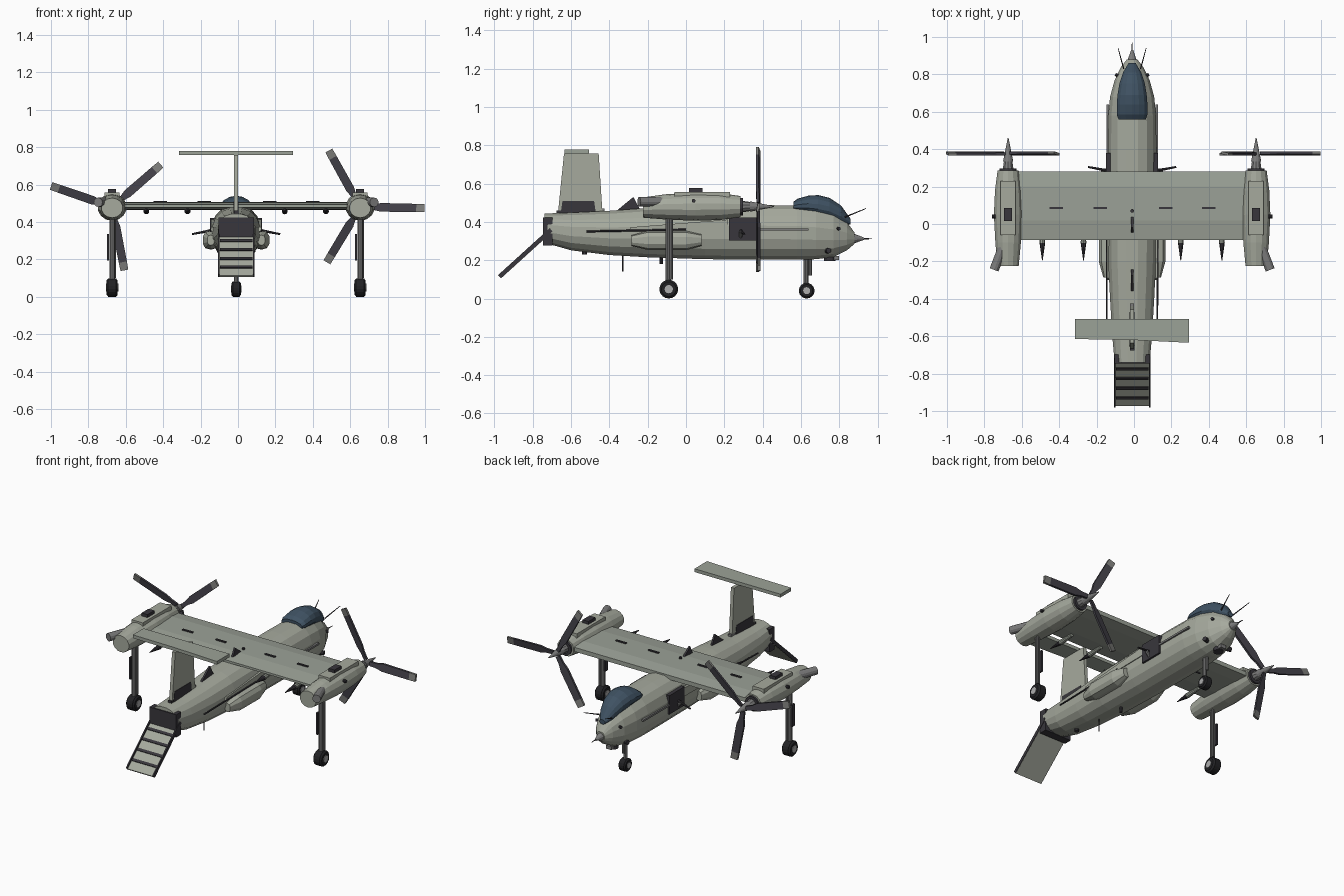
import bpy, bmesh, math
from mathutils import Vector, Matrix

if "Cube" in bpy.data.objects:
    bpy.data.objects.remove(bpy.data.objects["Cube"])

CX = -0.01  # aircraft centreline


def mat(name, r, g, b):
    m = bpy.data.materials.new(name)
    m.diffuse_color = (r, g, b, 1)
    m.use_nodes = True
    m.node_tree.nodes["Principled BSDF"].inputs["Base Color"].default_value = m.diffuse_color
    return m


BODY = mat("grey_green", 0.38, 0.40, 0.34)
WING = mat("wing_grey", 0.33, 0.36, 0.31)
DARK = mat("dark", 0.04, 0.037, 0.045)
BLADE = mat("blade", 0.055, 0.052, 0.065)
TIP = mat("blade_tip", 0.2, 0.2, 0.19)
GLASS = mat("glass", 0.05, 0.085, 0.125)
TYRE = mat("tyre", 0.016, 0.016, 0.018)
METAL = mat("metal", 0.2, 0.2, 0.2)
LIGHT = mat("hub_metal", 0.42, 0.42, 0.42)


def finish(name, bm, m):
    bmesh.ops.recalc_face_normals(bm, faces=bm.faces)
    me = bpy.data.meshes.new(name)
    bm.to_mesh(me)
    bm.free()
    me.materials.append(m)
    ob = bpy.data.objects.new(name, me)
    bpy.context.collection.objects.link(ob)
    return ob


def box(name, c, size, m, rot=(0, 0, 0), bevel=0):
    bm = bmesh.new()
    bmesh.ops.create_cube(bm, size=1, matrix=Matrix.Diagonal((*size, 1)))
    if bevel:
        bmesh.ops.bevel(bm, geom=bm.edges[:], offset=bevel, segments=1, affect='EDGES')
    ob = finish(name, bm, m)
    ob.location, ob.rotation_euler = c, rot
    return ob


def rod(name, a, b, r1, m, r2=None, n=10):
    a, b = Vector(a), Vector(b)
    bm = bmesh.new()
    bmesh.ops.create_cone(bm, cap_ends=True, segments=n, radius1=r1,
                          radius2=r1 if r2 is None else r2, depth=(b - a).length)
    q = (b - a).to_track_quat('Z', 'Y').to_matrix().to_4x4()
    bm.transform(Matrix.Translation((a + b) / 2) @ q)
    return finish(name, bm, m)


def loft(name, x, stations, m, n=16, power=2.0):
    """Rings along y; station = (y, half_width, z_bottom, z_top)."""
    bm = bmesh.new()
    rings = []
    for y, w, z0, z1 in stations:
        ring = []
        for i in range(n):
            t = 2 * math.pi * (i + 0.5) / n
            c, s = math.cos(t), math.sin(t)
            px = math.copysign(abs(c) ** (2 / power), c) * w
            pz = math.copysign(abs(s) ** (2 / power), s) * (z1 - z0) / 2
            ring.append(bm.verts.new((x + px, y, (z0 + z1) / 2 + pz)))
        rings.append(ring)
    for a, b in zip(rings, rings[1:]):
        for i in range(n):
            j = (i + 1) % n
            bm.faces.new((a[i], a[j], b[j], b[i]))
    bm.faces.new(rings[0])
    bm.faces.new(rings[-1])
    return finish(name, bm, m)


def plate(name, x, thick, yz, m):
    """Side profile in (y, z) extruded across x."""
    bm = bmesh.new()
    f = bm.faces.new([bm.verts.new((x - thick / 2, y, z)) for y, z in yz])
    r = bmesh.ops.extrude_face_region(bm, geom=[f])
    bmesh.ops.translate(bm, vec=(thick, 0, 0),
                        verts=[v for v in r['geom'] if isinstance(v, bmesh.types.BMVert)])
    return finish(name, bm, m)


# Fuselage, nose and canopy
loft("fuselage", CX, [
    (-0.74, 0.095, 0.29, 0.445), (-0.6, 0.108, 0.25, 0.45), (-0.4, 0.12, 0.225, 0.46),
    (-0.2, 0.13, 0.213, 0.475), (0.1, 0.132, 0.203, 0.485), (0.4, 0.132, 0.2, 0.49),
    (0.58, 0.13, 0.2, 0.488), (0.68, 0.12, 0.203, 0.475), (0.77, 0.095, 0.215, 0.45),
    (0.84, 0.06, 0.25, 0.4), (0.88, 0.028, 0.285, 0.345)], BODY, 16, 2.3)
rod("nose_cone", (CX, 0.875, 0.313), (CX, 0.93, 0.312), 0.026, METAL, 0.006)
rod("nose_probe", (CX, 0.92, 0.312), (CX, 0.97, 0.312), 0.004, DARK, 0.002, 6)
loft("canopy", CX, [
    (0.56, 0.075, 0.45, 0.505), (0.585, 0.084, 0.44, 0.522), (0.64, 0.084, 0.43, 0.537),
    (0.69, 0.08, 0.42, 0.54), (0.75, 0.07, 0.41, 0.525), (0.81, 0.05, 0.39, 0.485),
    (0.86, 0.02, 0.385, 0.415)], GLASS, 14)

# Rear opening and ramp
box("cargo_opening", (CX, -0.722, 0.35), (0.19, 0.05, 0.145), DARK)
RA = math.atan2(0.245, 0.27)
RD = Vector((0, math.cos(RA), math.sin(RA)))
RN = Vector((0, -math.sin(RA), math.cos(RA)))
RC = Vector((CX, -0.835, 0.232))
box("ramp", RC, (0.19, 0.365, 0.012), BODY, (RA, 0, 0))
for k in (-0.12, -0.05, 0.02, 0.09):
    box("ramp_rib", RC + RD * k + RN * 0.009, (0.175, 0.016, 0.008), DARK, (RA, 0, 0))
for s in (-1, 1):
    box("ramp_rail", RC + RN * 0.006 + Vector((s * 0.094, 0, 0)),
        (0.008, 0.365, 0.022), DARK, (RA, 0, 0))

# Wing with slots and trailing cones
plate("wing", CX, 1.34, [(-0.085, 0.478), (-0.085, 0.492), (0.02, 0.505), (0.2, 0.506),
                         (0.28, 0.495), (0.28, 0.468), (0.2, 0.464), (0.02, 0.466)], WING)
for x in (-0.415, -0.18, 0.17, 0.4):
    box("wing_slot", (x, 0.085, 0.508), (0.072, 0.012, 0.008), DARK)
for x in (-0.49, -0.27, 0.25, 0.47):
    rod("wing_cone", (x, -0.1, 0.457), (x, -0.195, 0.457), 0.016, DARK, 0.002)
    rod("cone_mount", (x, 0.0, 0.462), (x, -0.1, 0.457), 0.01, WING, 0.016)

# T-tail
plate("tail_fin", CX, 0.022, [(-0.67, 0.43), (-0.435, 0.43), (-0.456, 0.757),
                              (-0.637, 0.757)], BODY)
plate("fin_root_panel", CX, 0.027, [(-0.655, 0.44), (-0.47, 0.44), (-0.48, 0.51),
                                    (-0.645, 0.51)], DARK)
bm = bmesh.new()
f = bm.faces.new([bm.verts.new((CX + x, y, 0.757)) for x, y in
                  [(-0.305, -0.615), (-0.305, -0.507), (0.305, -0.507), (0.305, -0.635),
                   (0, -0.62)]])
r = bmesh.ops.extrude_face_region(bm, geom=[f])
bmesh.ops.translate(bm, vec=(0, 0, 0.021),
                    verts=[v for v in r['geom'] if isinstance(v, bmesh.types.BMVert)])
finish("tailplane", bm, WING)

# Spine antennas and belly details
plate("spine_blade", CX, 0.012, [(-0.36, 0.46), (-0.24, 0.465), (-0.275, 0.53)], DARK)
plate("wing_blade", CX, 0.012, [(-0.045, 0.5), (0.045, 0.5), (-0.02, 0.55)], DARK)
rod("spine_light", (CX, 0.07, 0.5), (CX, 0.07, 0.515), 0.01, DARK)
box("spine_box", (CX, -0.46, 0.46), (0.022, 0.07, 0.02), METAL)
box("tail_light", (CX, -0.65, 0.45), (0.024, 0.05, 0.02), DARK)
rod("belly_whip", (CX, -0.33, 0.14), (CX, -0.33, 0.23), 0.003, DARK, n=6)
rod("belly_beacon", (CX, -0.13, 0.18), (CX, -0.13, 0.215), 0.009, DARK)
rod("rear_sensor", (CX, -0.53, 0.23), (CX, -0.53, 0.25), 0.014, DARK)
rod("turret_neck", (CX, 0.75, 0.195), (CX, 0.75, 0.23), 0.03, DARK, n=12)
box("turret_camera", (CX, 0.785, 0.212), (0.04, 0.025, 0.022), METAL)

# Parts on both flanks
for s in (-1, 1):
    X = lambda d: CX + s * d
    loft("sponson", X(0.135), [(-0.285, 0.02, 0.275, 0.33), (-0.2, 0.045, 0.254, 0.353),
                               (0.0, 0.045, 0.252, 0.353), (0.08, 0.022, 0.275, 0.335)],
         BODY, 10, 2.5)
    plate("side_fairing", X(0.12), 0.03, [(-0.3, 0.35), (-0.29, 0.372), (0.22, 0.412),
                                          (0.22, 0.357)], BODY)
    rod("side_rail", (X(0.135), -0.52, 0.35), (X(0.137), 0.0, 0.36), 0.005, DARK, n=6)
    box("side_strip", (X(0.131), 0.48, 0.36), (0.014, 0.32, 0.012), METAL)
    box("side_door", (X(0.124), 0.303, 0.362), (0.03, 0.155, 0.12), DARK)
    rod("door_gun", (X(0.13), 0.285, 0.355), (X(0.235), 0.305, 0.335), 0.008, DARK, 0.005, 8)
    rod("gun_mount", (X(0.13), 0.285, 0.32), (X(0.16), 0.288, 0.35), 0.01, METAL, n=8)
    rod("nose_antenna", (X(0.045), 0.83, 0.425), (X(0.075), 0.94, 0.47), 0.004, DARK, 0.002, 6)
    rod("nose_port", (X(0.07), 0.79, 0.365), (X(0.09), 0.8, 0.365), 0.009, DARK)
    rod("chin_sensor", (X(0.05), 0.73, 0.25), (X(0.1), 0.745, 0.25), 0.014, DARK)

    # Engine nacelle
    nx = X(0.663)
    loft("nacelle", nx, [(-0.225, 0.058, 0.422, 0.528), (-0.1, 0.07, 0.412, 0.545),
                         (0.05, 0.078, 0.406, 0.553), (0.18, 0.072, 0.41, 0.55),
                         (0.285, 0.058, 0.425, 0.535)], BODY, 14)
    rod("nacelle_collar", (nx, 0.28, 0.48), (nx, 0.298, 0.48), 0.046, DARK, n=14)
    rod("rotor_shaft", (nx, 0.295, 0.48), (nx, 0.345, 0.48), 0.03, METAL, 0.022)
    rod("spinner", (nx, 0.335, 0.48), (nx, 0.46, 0.48), 0.027, METAL, 0.002, 12)
    box("nacelle_panel", (nx, 0.085, 0.543), (0.08, 0.29, 0.028), BODY)
    box("nacelle_vent", (nx, 0.05, 0.565), (0.042, 0.07, 0.022), DARK)
    rod("exhaust", (X(0.69), -0.12, 0.505), (X(0.738), -0.245, 0.505), 0.025, METAL, n=12)
    rod("nacelle_light", (X(0.73), 0.04, 0.51), (X(0.75), 0.04, 0.51), 0.01, DARK)

    # Rotor blades: tapered root, lighter tip
    for k in range(3):
        ang = math.radians((41 if s < 0 else -1) + 120 * k)
        for nm, pts, m in (
                ("rotor_blade", [(0.02, 0.012), (0.07, 0.014), (0.11, 0.023), (0.3, 0.022)], BLADE),
                ("blade_tip", [(0.3, 0.022), (0.345, 0.021)], TIP)):
            bm = bmesh.new()
            outline = [(a, w) for a, w in pts] + [(a, -w) for a, w in reversed(pts)]
            f = bm.faces.new([bm.verts.new((a, 0.37 + 0.2 * w, w)) for a, w in outline])
            r = bmesh.ops.extrude_face_region(bm, geom=[f])
            bmesh.ops.translate(bm, vec=(0, 0.014, 0), verts=[
                v for v in r['geom'] if isinstance(v, bmesh.types.BMVert)])
            ob = finish(nm, bm, m)
            ob.location = (nx, 0, 0.48)
            ob.rotation_euler = (0, -ang, 0)


# Landing gear
def wheel(name, x, y, r, w):
    prof = [(-w, 0.78 * r), (-w * 0.7, r), (w * 0.7, r), (w, 0.78 * r)]
    bm = bmesh.new()
    vs = [bm.verts.new((x + a, y, r + b)) for a, b in prof]
    es = [bm.edges.new(p) for p in zip(vs, vs[1:])]
    bmesh.ops.spin(bm, geom=vs + es, cent=(x, y, r), axis=(1, 0, 0),
                   angle=2 * math.pi, steps=18, use_merge=True)
    bmesh.ops.remove_doubles(bm, verts=bm.verts, dist=1e-4)
    bmesh.ops.holes_fill(bm, edges=bm.edges)
    finish(name + "_tyre", bm, TYRE)
    rod(name + "_hub", (x - w - 0.003, y, r), (x + w + 0.003, y, r), 0.45 * r, LIGHT, n=12)


for x in (-0.673, 0.653):
    wheel("main_wheel", x, -0.09, 0.049, 0.03)
    rod("main_strut", (x, -0.093, 0.05), (x, -0.093, 0.43), 0.015, METAL)
    rod("main_brace", (x + 0.012, -0.077, 0.1), (x + 0.012, -0.077, 0.43), 0.008, METAL, n=8)
    box("gear_door", (x - 0.022, -0.09, 0.265), (0.012, 0.025, 0.14), DARK)
wheel("nose_wheel", CX, 0.63, 0.041, 0.025)
rod("nose_strut", (CX, 0.627, 0.04), (CX, 0.627, 0.22), 0.013, METAL)
rod("nose_brace", (CX, 0.648, 0.12), (CX, 0.648, 0.22), 0.009, METAL, n=8)
